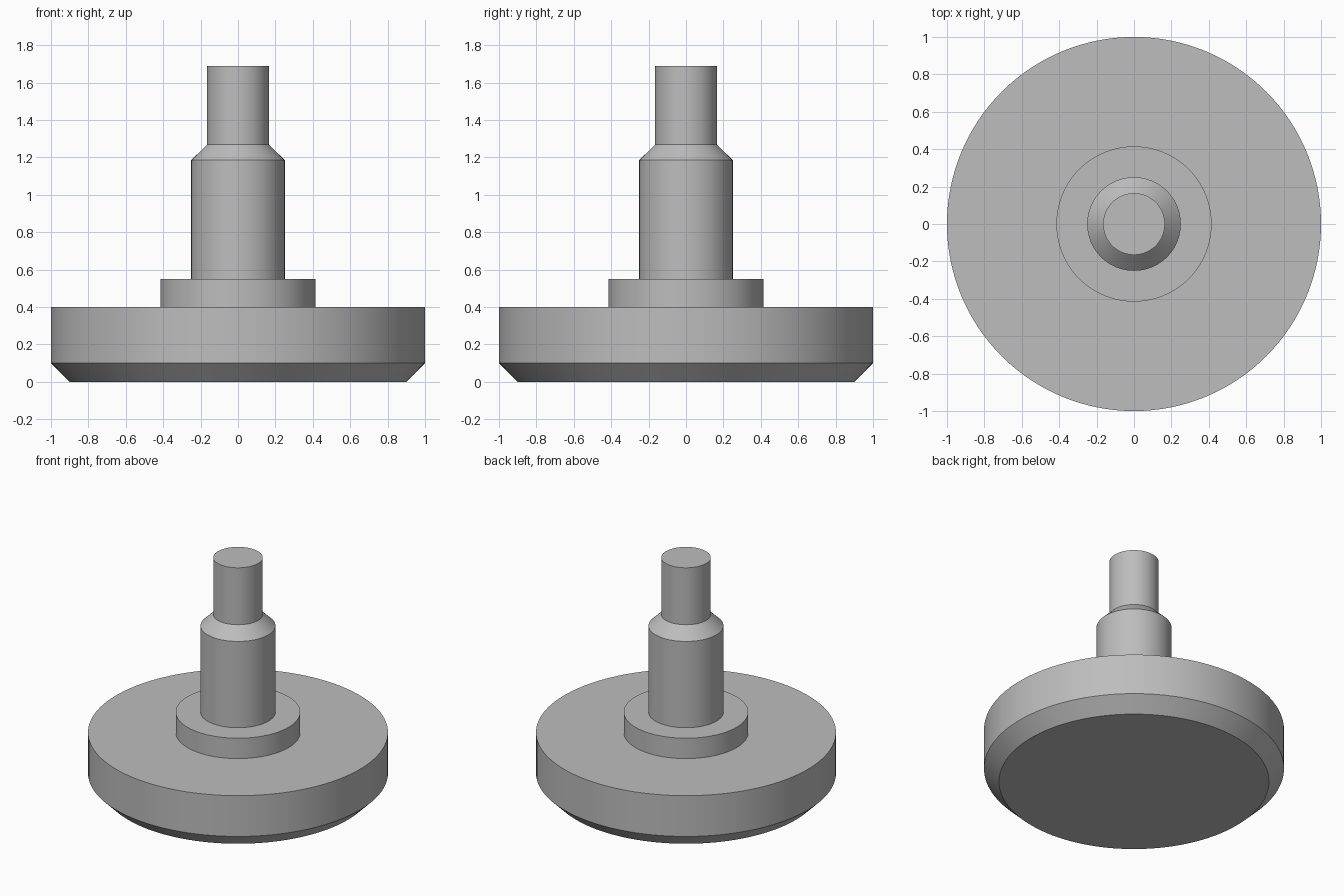
import bpy
import bmesh
import math

SEGMENTS = 128

cube = bpy.data.objects.get("Cube")
if cube:
    bpy.data.objects.remove(cube, do_unlink=True)

# Plain grey metal
grey = bpy.data.materials.new("grey metal")
grey.use_nodes = True
colour = (0.51, 0.51, 0.51, 1.0)
grey.diffuse_color = colour
grey.node_tree.nodes["Principled BSDF"].inputs["Base Color"].default_value = colour


def turned_part(name, profile):
    """Revolve a (radius, height) profile around z; radius 0 closes an end."""
    bm = bmesh.new()
    verts = [bm.verts.new((r, 0, z)) for r, z in profile if r > 0]
    edges = [bm.edges.new(pair) for pair in zip(verts, verts[1:])]
    bmesh.ops.spin(bm, geom=verts + edges, cent=(0, 0, 0), axis=(0, 0, 1),
                   angle=math.tau, steps=SEGMENTS, use_merge=True)
    bmesh.ops.remove_doubles(bm, verts=bm.verts, dist=1e-5)
    # Flat discs where the profile reaches the axis
    for r, z in (profile[0], profile[-1]):
        if r == 0:
            rim = [e for e in bm.edges if e.is_boundary
                   and all(abs(v.co.z - z) < 1e-4 for v in e.verts)]
            bmesh.ops.contextual_create(bm, geom=rim)
    # Orient faces outward (axis-facing discs and rings point up or down)
    bm.normal_update()
    low = profile[0][1]
    for f in bm.faces:
        c = f.calc_center_median()
        if abs(f.normal.z) > 0.99:
            outward = f.normal.z * (-1 if c.z < low + 1e-4 else 1)
        else:
            outward = f.normal.x * c.x + f.normal.y * c.y
        if outward < 0:
            f.normal_flip()
    mesh = bpy.data.meshes.new(name)
    bm.to_mesh(mesh)
    bm.free()
    mesh.materials.append(grey)
    obj = bpy.data.objects.new(name, mesh)
    bpy.context.collection.objects.link(obj)
    bpy.ops.object.select_all(action='DESELECT')
    obj.select_set(True)
    bpy.context.view_layer.objects.active = obj
    bpy.ops.object.shade_smooth_by_angle(angle=math.radians(30))
    return obj


# Wide disc foot with a chamfered lower edge
turned_part("base_disc", [(0, 0), (0.9, 0), (1, 0.1), (1, 0.4), (0.415, 0.4)])
# Low collar around the shaft
turned_part("collar", [(0.415, 0.4), (0.415, 0.55), (0.25, 0.55)])
# Thick shaft with a chamfered shoulder
turned_part("shaft", [(0.25, 0.55), (0.25, 1.185), (0.165, 1.268)])
# Narrow end pin
turned_part("end_pin", [(0.165, 1.268), (0.165, 1.687), (0, 1.687)])
